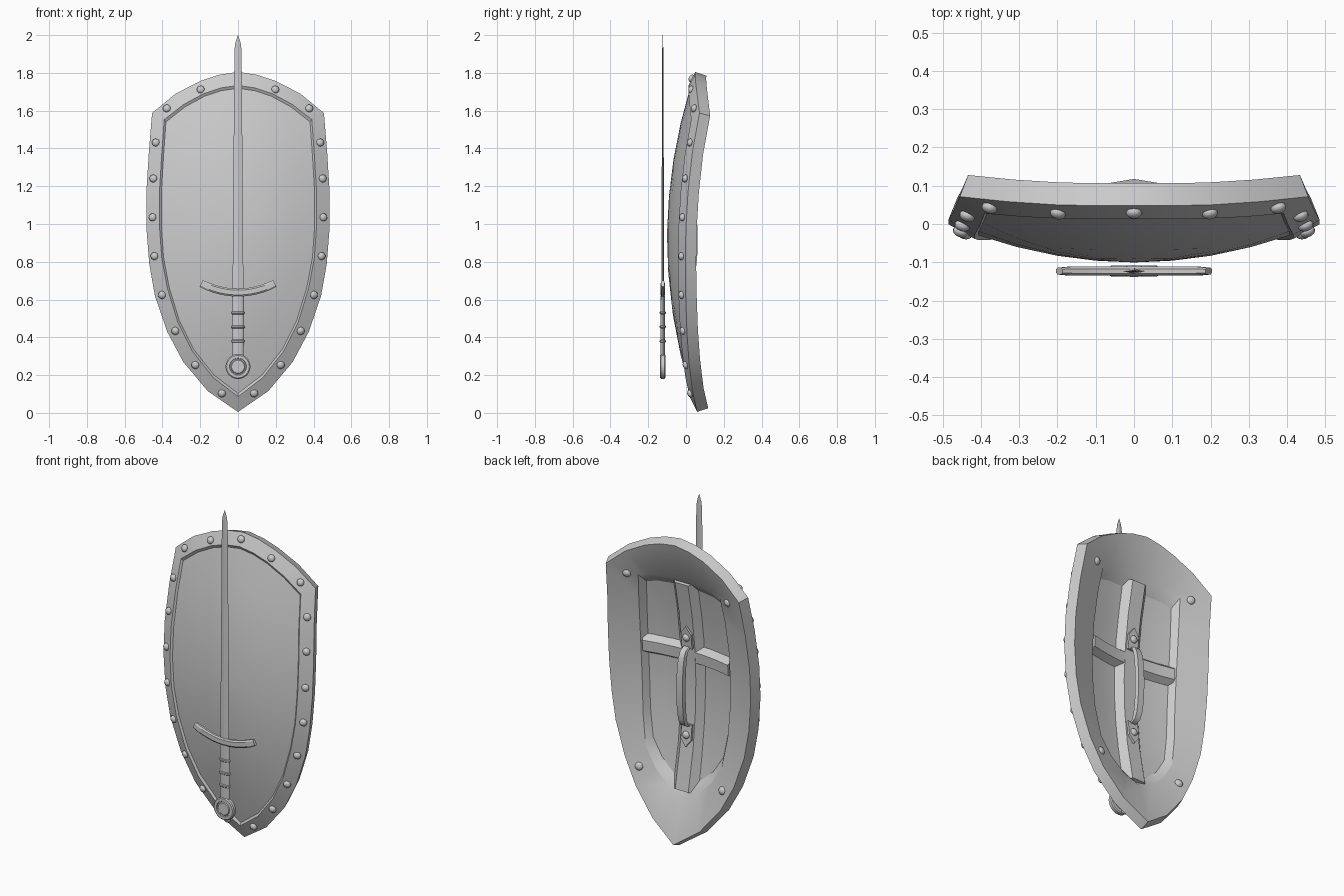
import bpy, bmesh, math
from mathutils import Vector, Matrix

if "Cube" in bpy.data.objects:
    bpy.data.objects.remove(bpy.data.objects["Cube"])


def surf(x, z, d=0.0):
    """Point on the domed shield surface, pushed d backwards along its normal."""
    y = -0.10 + 0.42 * x * x + 0.19 * (z - 0.92) ** 2
    n = Vector((-0.84 * x, 1, -0.38 * (z - 0.92))).normalized()
    return Vector((x, y, z)) + n * d


def normal(x, z):
    return (surf(x, z, 1) - surf(x, z)).normalized()


def finish(name, bm, angle=30):
    bmesh.ops.recalc_face_normals(bm, faces=bm.faces)
    me = bpy.data.meshes.new(name)
    bm.to_mesh(me)
    bm.free()
    ob = bpy.data.objects.new(name, me)
    bpy.context.collection.objects.link(ob)
    bpy.ops.object.select_all(action='DESELECT')
    ob.select_set(True)
    bpy.context.view_layer.objects.active = ob
    bpy.ops.object.shade_smooth_by_angle(angle=math.radians(angle))
    return ob


def loft(name, loops, angle=30, fan=False):
    """Skin a list of equal closed loops; close the ends with n-gons or triangle fans."""
    bm = bmesh.new()
    rings = [[bm.verts.new(p) for p in lp] for lp in loops]
    n = len(rings[0])
    for a, b in zip(rings, rings[1:]):
        for i in range(n):
            j = (i + 1) % n
            bm.faces.new((a[i], a[j], b[j], b[i]))
    for r in (rings[0], rings[-1]):
        if fan:
            c = bm.verts.new(sum((v.co for v in r), Vector()) / n)
            for i in range(n):
                bm.faces.new((r[i], r[(i + 1) % n], c))
        else:
            bm.faces.new(r)
    return finish(name, bm, angle)


def mirror(half):
    """Right-half outline from top to bottom -> closed outline."""
    return half + [(-x, z) for x, z in half[-2:0:-1]]


def scaled(outline, k, d):
    return [surf(x * k, 0.95 + (z - 0.95) * k, d) for x, z in outline]


# Shield body: front panel, raised rim, thick edge and recessed back
outer = mirror([(0, 1.805), (.1, 1.79), (.2, 1.757), (.33, 1.69), (.455, 1.587), (.472, 1.38),
                (.485, 1.17), (.485, .98), (.47, .79), (.44, .62), (.375, .43), (.29, .27),
                (.16, .115), (0, .005)])
inner = mirror([(0, 1.73), (.09, 1.717), (.18, 1.687), (.285, 1.63), (.387, 1.55), (.4, 1.37),
                (.412, 1.17), (.412, .99), (.4, .82), (.37, .66), (.315, .48), (.24, .33),
                (.13, .19), (0, .09)])
recess = mirror([(0, 1.57), (.07, 1.57), (.14, 1.565), (.21, 1.56), (.28, 1.54), (.295, 1.4),
                 (.305, 1.2), (.305, 1), (.3, .85), (.29, .68), (.26, .5), (.19, .39),
                 (.1, .31), (0, .27)])
loops = [scaled(inner, k, 0) for k in (.03, .25, .5, .75, .985)]
loops += [scaled(inner, 1, -.012), scaled(outer, 1, 0), scaled(outer, 1, .062),
          scaled(recess, 1, .062)]
loops += [scaled(recess, k, .03) for k in (.9, .65, .4, .2, .03)]
loft("shield_body", loops, 25, fan=True)


# Rivets around the front rim and at the back corners
def rivet(name, x, z, d, r=.021):
    bm = bmesh.new()
    bmesh.ops.create_uvsphere(bm, u_segments=12, v_segments=8, radius=r)
    rot = Vector((0, 0, 1)).rotation_difference(normal(x, z)).to_matrix().to_4x4()
    mat = Matrix.Translation(surf(x, z, d)) @ rot @ Matrix.Diagonal((1, 1, .7, 1))
    bmesh.ops.transform(bm, matrix=mat, verts=bm.verts)
    finish(name, bm, 60)


rivet("front_rivet", 0, 1.768, -.008)
for x, z in [(.197, 1.71), (.375, 1.61), (.433, 1.43), (.446, 1.24), (.45, 1.035), (.44, .83),
             (.4, .625), (.33, .435), (.225, .255), (.085, .105)]:
    for s in (1, -1):
        rivet("front_rivet", s * x, z, -.008)
for x, z in [(.345, 1.54), (.285, .38)]:
    for s in (1, -1):
        rivet("back_rivet", s * x, z, .062, .024)

# Back braces: trapezoid beams following the curve
TRAPEZOID = [(1, .02), (.5, .068), (-.5, .068), (-1, .02)]
loft("vertical_brace", [[surf(.09 * w, z, d) for w, d in TRAPEZOID]
                        for z in (1.55, 1.35, 1.15, .95, .75, .55, .3)])
loft("horizontal_brace", [[surf(x, 1.09 + .065 * w, d) for w, d in TRAPEZOID]
                          for x in (-.295, -.2, -.1, 0, .1, .2, .295)])

# Handle: pointed end plates with rivets, joined by a bowed strap
for s in (1, -1):
    zc = .915 + s * .29
    plate = [(0, .075), (.036, .03), (.036, -.06), (-.036, -.06), (-.036, .03)]
    loft("handle_plate", [[surf(x, zc + s * z, d) for x, z in plate] for d in (.062, .082)])
    rivet("handle_rivet", 0, zc + s * .005, .083, .022)
bars = []
for i in range(11):
    t = math.pi * i / 10
    z = .915 + .24 * math.cos(t)
    d = .072 + .068 * math.sin(t) ** .8 if 0 < i < 10 else .072
    w = .021 + .008 * math.sin(t)
    bars.append([surf(w, z, d), surf(w * .8, z, d + .022), surf(-w * .8, z, d + .022), surf(-w, z, d)])
loft("handle_strap", bars, 40)

# Sword blade: tapering diamond section
SY = -.123
loft("sword_blade", [[(w, SY, z), (0, SY - t, z), (-w, SY, z), (0, SY + t, z)]
                     for z, w, t in [(.63, .029, .008), (1.92, .019, .003),
                                     (1.96, .014, .002), (2.0, .001, .0005)]], 10)

# Sword guard: curved bar
guard = []
for i in range(-6, 7):
    x = .195 * i / 6
    c = Vector((x, SY, .637 + 1.26 * x * x))
    up = Vector((-2.52 * x, 0, 1)).normalized()
    h, t = (.021, .012) if abs(i) < 6 else (.019, .009)
    guard.append([c + up * h * a + Vector((0, t * b, 0))
                  for a, b in [(1, .5), (.6, 1), (-.6, 1), (-1, .5),
                               (-1, -.5), (-.6, -1), (.6, -1), (1, -.5)]])
loft("sword_guard", guard)


# Sword grip with binding rings
def oval(z, rx, ry):
    return [(rx * math.cos(a), SY + ry * math.sin(a), z)
            for a in [math.tau * i / 12 for i in range(12)]]


loft("sword_grip", [oval(.3, .029, .011), oval(.45, .033, .012), oval(.62, .031, .011)], 40)
for z in (.38, .455, .53):
    loft("grip_ring", [oval(z - .008, .032, .012), oval(z - .004, .036, .016),
                       oval(z + .004, .036, .016), oval(z + .008, .032, .012)], 40)

# Sword pommel: ringed disc turned around the y axis
half = [(.034, .013), (.038, .009), (.043, .009), (.045, .014), (.06, .014), (.066, .009)]
profile = half + [(r, -y) for r, y in reversed(half)]
loft("sword_pommel", [[(r * math.cos(a), SY + y, .245 + r * math.sin(a))
                       for a in [math.tau * i / 24 for i in range(24)]] for r, y in profile])
